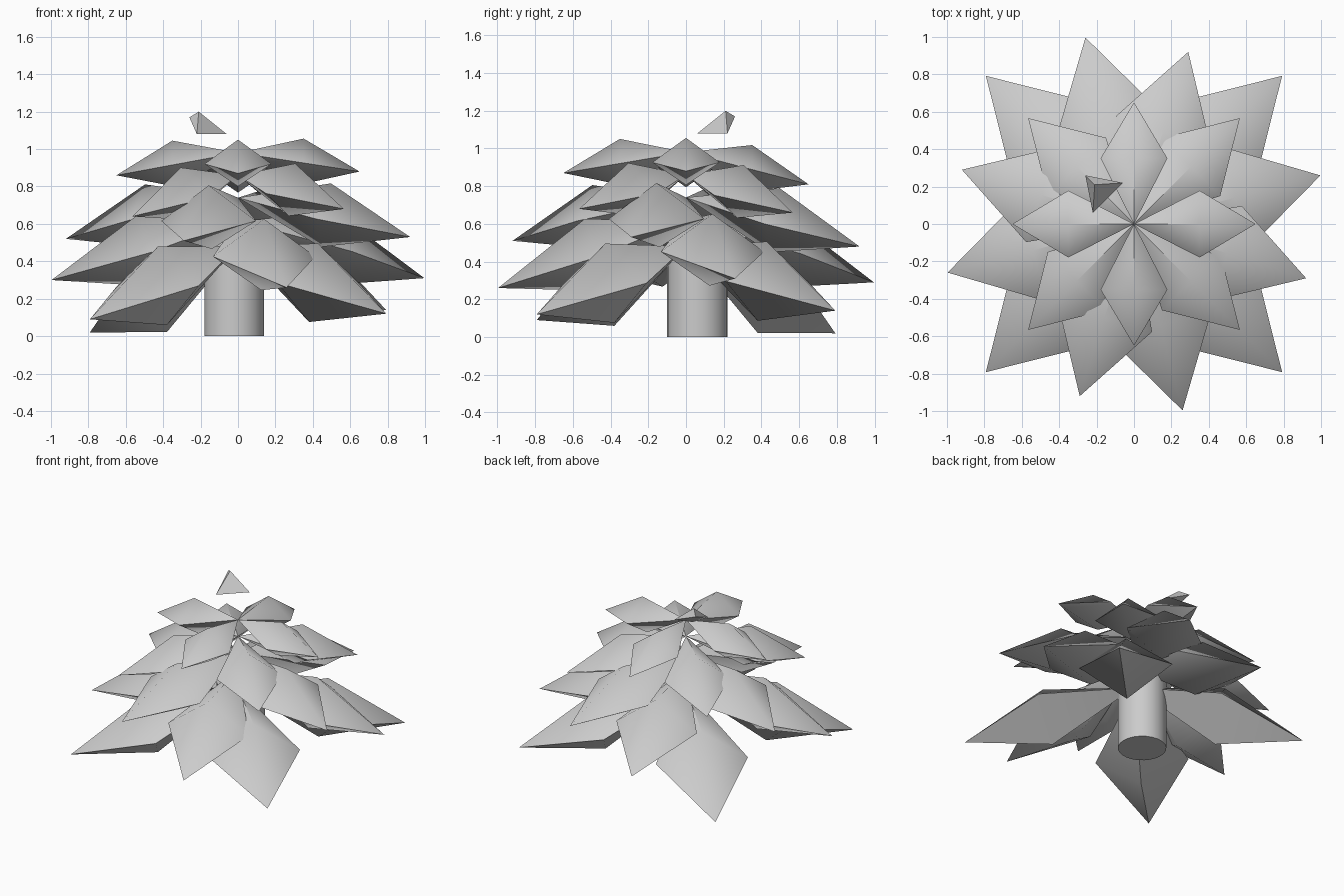
import bpy, math
from mathutils import Vector

if "Cube" in bpy.data.objects:
    bpy.data.objects.remove(bpy.data.objects["Cube"])


def finish(ob, angle):
    bpy.ops.object.select_all(action='DESELECT')
    bpy.context.view_layer.objects.active = ob
    ob.select_set(True)
    bpy.ops.object.shade_smooth_by_angle(angle=math.radians(angle))


def build(name, verts, faces, angle=65):
    me = bpy.data.meshes.new(name)
    me.from_pydata(verts, [], faces)
    ob = bpy.data.objects.new(name, me)
    bpy.context.collection.objects.link(ob)
    finish(ob, angle)
    return ob


def branch(name, azimuth, length, z_inner, z_tip, shift):
    """Kite-shaped, faceted branch running from the tree axis out to its tip."""
    a = math.radians(azimuth)
    out, side = Vector((math.cos(a), math.sin(a), 0)), Vector((-math.sin(a), math.cos(a), 0))
    up = Vector((0, 0, 1))
    zm = z_inner + (z_tip - z_inner) * 0.54
    w, r = 0.275 * length, 0.54 * length
    h_top, h_low = shift
    verts = [up * z_inner,
             out * r + side * w + up * zm,
             out * length + up * z_tip,
             out * r - side * w + up * zm,
             out * r + up * (zm + h_top),
             out * (0.48 * length) + up * (zm - h_low)]
    faces = []
    for i in range(4):
        j = (i + 1) % 4
        faces += [(j, i, 4), (i, j, 5)]
    build(name, verts, faces)


# trunk
bpy.ops.mesh.primitive_cylinder_add(vertices=24, radius=0.16, depth=0.5, location=(-0.02, 0.06, 0.25))
trunk = bpy.context.object
trunk.name = "trunk"
finish(trunk, 40)

# branch tiers: first azimuth, length, inner height, four tip heights, ridge and keel heights
tiers = [
    ("bottom_branch", -45, 1.12, 0.48, (0.12, 0.14, 0.02, 0.09), (0.21, 0.21)),
    ("lower_branch", 14.6, 1.03, 0.62, (0.31, 0.29, 0.30, 0.26), (0.20, 0.18)),
    ("middle_branch", -17.5, 0.965, 0.74, (0.53, 0.48, 0.52, 0.51), (0.19, 0.15)),
    ("upper_branch", -45, 0.80, 0.86, (0.68, 0.66, 0.64, 0.64), (0.16, 0.12)),
    ("top_branch", 0, 0.65, 0.98, (0.88, 0.81, 0.86, 0.87), (0.13, 0.12)),
]
for name, start, length, z_in, tips, shift in tiers:
    for i, z_tip in enumerate(tips):
        branch(f"{name}_{i + 1}", start + 90 * i, length, z_in, z_tip, shift)

# small loose tip fragment above the tree
build("tip_fragment",
      [(-0.06, 0.22, 1.08), (-0.26, 0.26, 1.17), (-0.22, 0.06, 1.08),
       (-0.21, 0.21, 1.20), (-0.18, 0.18, 1.08)],
      [(0, 1, 3), (1, 2, 3), (2, 0, 3), (1, 0, 4), (2, 1, 4), (0, 2, 4)])
